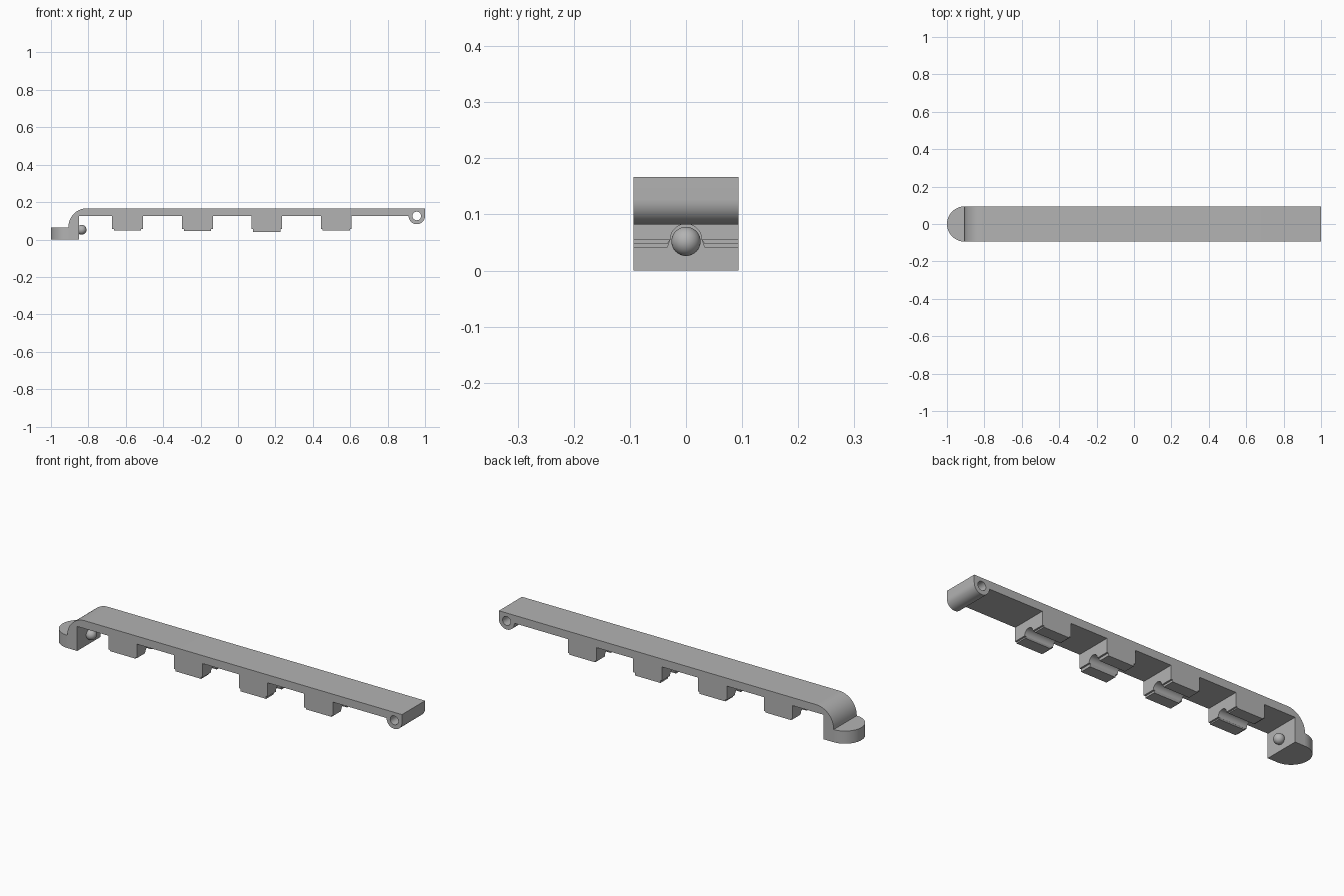
import bpy
import bmesh
from math import sin, cos, pi, radians
from mathutils import Matrix

cube = bpy.data.objects.get("Cube")
if cube:
    bpy.data.objects.remove(cube, do_unlink=True)

grey = bpy.data.materials.new("plain grey")
grey.use_nodes = True
colour = (0.45, 0.45, 0.45, 1)
grey.diffuse_color = colour
grey.node_tree.nodes["Principled BSDF"].inputs["Base Color"].default_value = colour

HALF = 0.094      # half width of the bar
TOP = 0.167
UNDER = 0.126     # underside of the bar
STEP = 0.055      # height where the clip lips begin
BORE = 0.028      # radius of the clip channel

# Turn a drawn outline so that it is extruded along the given axis
TURN = {
    "x": Matrix.Rotation(pi / 2, 4, "Z") @ Matrix.Rotation(pi / 2, 4, "X"),
    "y": Matrix.Rotation(pi / 2, 4, "X"),
    "z": Matrix.Identity(4),
}


def arc(cx, cy, r, start, end, steps):
    angles = [radians(start + (end - start) * i / steps) for i in range(steps + 1)]
    return [(cx + r * cos(a), cy + r * sin(a)) for a in angles]


def finish(obj):
    obj.data.materials.clear()
    obj.data.materials.append(grey)
    bpy.ops.object.select_all(action="DESELECT")
    obj.select_set(True)
    bpy.context.view_layer.objects.active = obj
    bpy.ops.object.shade_smooth_by_angle(angle=radians(30))


def prism(name, loops, half_depth, axis, location):
    """Extrude filled outlines (inner loops become holes) both ways along an axis."""
    curve = bpy.data.curves.new(name + " outline", "CURVE")
    curve.dimensions = "2D"
    curve.fill_mode = "BOTH"
    curve.extrude = half_depth
    for loop in loops:
        spline = curve.splines.new("POLY")
        spline.points.add(len(loop) - 1)
        for point, (u, v) in zip(spline.points, loop):
            point.co = (u, v, 0, 1)
        spline.use_cyclic_u = True
    temp = bpy.data.objects.new(name + " outline", curve)
    bpy.context.collection.objects.link(temp)
    graph = bpy.context.evaluated_depsgraph_get()
    mesh = bpy.data.meshes.new_from_object(temp.evaluated_get(graph))
    bpy.data.objects.remove(temp, do_unlink=True)
    bm = bmesh.new()
    bm.from_mesh(mesh)
    bmesh.ops.remove_doubles(bm, verts=bm.verts, dist=1e-5)
    bmesh.ops.transform(bm, matrix=TURN[axis], verts=bm.verts)
    bmesh.ops.recalc_face_normals(bm, faces=bm.faces)
    bm.to_mesh(mesh)
    bm.free()
    mesh.name = name
    obj = bpy.data.objects.new(name, mesh)
    obj.location = location
    bpy.context.collection.objects.link(obj)
    finish(obj)
    return obj


# Bar with its bent end and the hinge barrel, seen from the side
hinge_x, hinge_r = 0.956, 0.044
outline = [(-0.85, 0), (-0.85, UNDER)]
outline += arc(hinge_x, UNDER, hinge_r, 180, 360, 24)
outline += [(1, TOP)]
outline += arc(-0.807, TOP - 0.1, 0.1, 90, 180, 20)
outline += [(-0.907, 0)]
pin_hole = arc(hinge_x, UNDER, 0.023, 360, 11.25, 31)
prism("bar", [outline, pin_hole], HALF, "y", (0, 0, 0))

# Rounded tongue on the foot of the bent end
tongue = arc(-0.906, 0, HALF, 90, 270, 32)
prism("tongue", [tongue], 0.0325, "z", (0, 0, 0.0325))

# Catch ball on the inner wall of the bent end
bpy.ops.mesh.primitive_uv_sphere_add(segments=32, ring_count=16, radius=0.026,
                                     location=(-0.836, 0, 0.052))
ball = bpy.context.object
ball.name = "catch_ball"
finish(ball)

# Four clip blocks: an arched upper part and a pair of shorter lips below
clips = [(-0.591, 0.049), (-0.217, 0.045), (0.153, 0.041), (0.525, 0.048)]
for i, (x, bottom) in enumerate(clips, 1):
    block = [(-HALF, STEP), (-HALF, UNDER), (HALF, UNDER), (HALF, STEP)]
    block += arc(0, STEP, BORE, 0, 180, 20)
    prism(f"clip_block_{i}", [block], 0.082, "x", (x, 0, 0))
    for side, label in ((1, "back"), (-1, "front")):
        lip = [(side * HALF, STEP), (side * BORE, STEP),
               (side * 0.033, bottom), (side * HALF, bottom)]
        prism(f"clip_lip_{label}_{i}", [lip], 0.073, "x", (x, 0, 0))
